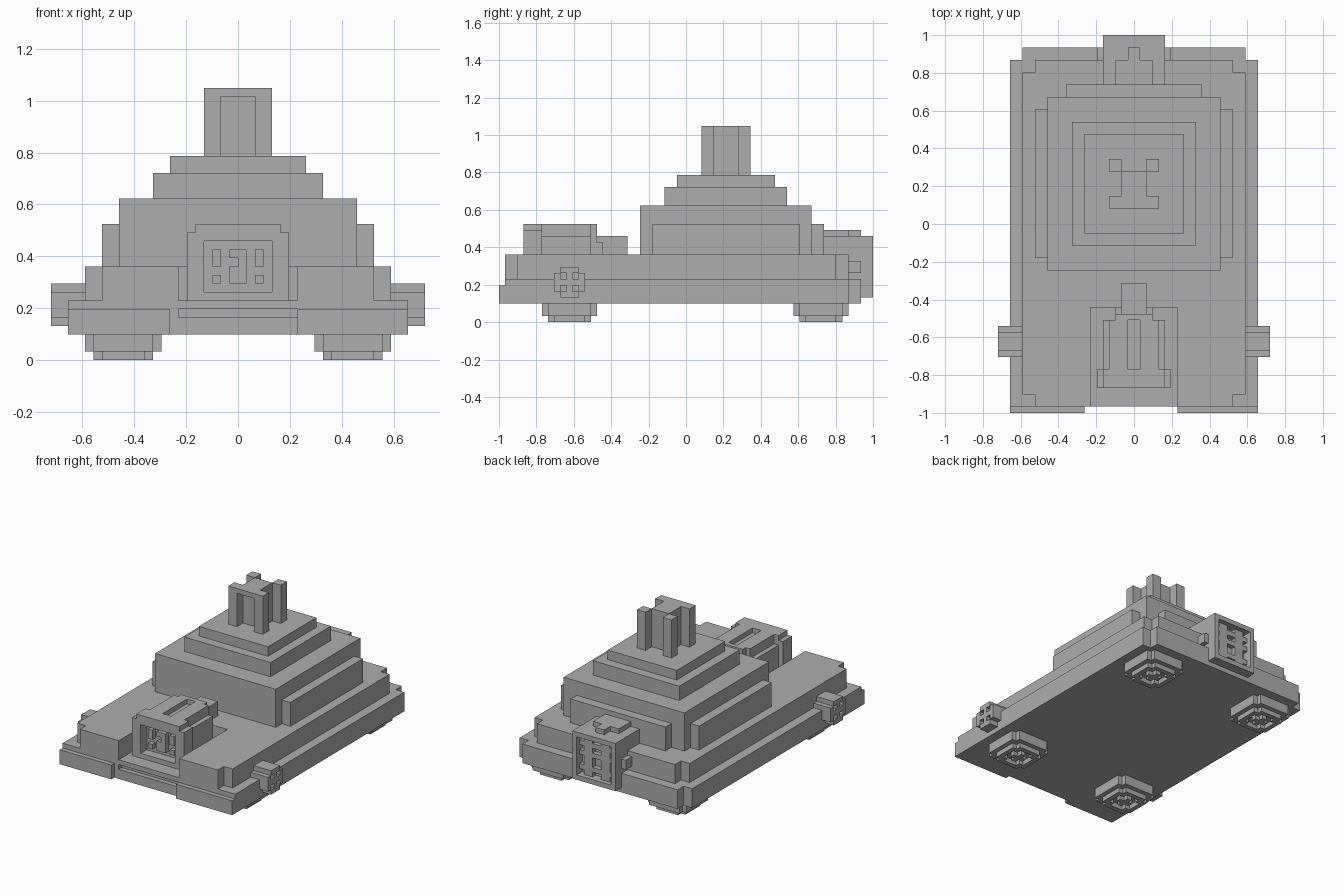
import bpy, bmesh
from mathutils import Matrix, Vector

if "Cube" in bpy.data.objects:
    bpy.data.objects.remove(bpy.data.objects["Cube"], do_unlink=True)

UNIT = 2 / 61      # one block
LENGTH = 61        # blocks from front to back

gray = bpy.data.materials.new("plain gray")
gray.use_nodes = True
color = (0.42, 0.42, 0.42, 1)
gray.diffuse_color = color
gray.node_tree.nodes["Principled BSDF"].inputs["Base Color"].default_value = color


def part(name, boxes, mirror=False):
    """Join blocks given as (x range, y range, z range) into one object."""
    bm = bmesh.new()
    for ranges in boxes:
        low = Vector([r[0] for r in ranges])
        high = Vector([r[1] for r in ranges])
        center = (low + high) / 2 - Vector((0, LENGTH / 2, 0))
        size = (high - low) * UNIT
        bmesh.ops.create_cube(bm, size=1, matrix=Matrix.Translation(center * UNIT)
                              @ Matrix.Diagonal(size.to_4d()))
    mesh = bpy.data.meshes.new(name)
    bm.to_mesh(mesh)
    bm.free()
    mesh.materials.append(gray)
    obj = bpy.data.objects.new(name, mesh)
    bpy.context.collection.objects.link(obj)
    if mirror:
        obj.modifiers.new("mirror", "MIRROR").use_mirror_merge = False
    return obj


def wide(half):
    return (-half, half)


def span(start, length=1):
    return (start, start + length)


def frame(outer_a, outer_b, inner_a, inner_b):
    """Four rectangles that surround an opening."""
    (a, d), (b, c) = outer_a, inner_a
    return [((a, b), outer_b), ((c, d), outer_b),
            (inner_a, (outer_b[0], inner_b[0])), (inner_a, (inner_b[1], outer_b[1]))]


def pattern(rows, a, b):
    """Cells marked # in rows listed from top to bottom."""
    return [(span(a + i), span(b - j)) for j, row in enumerate(rows)
            for i, mark in enumerate(row) if mark == "#"]


# Hull with stepped corners and a notch at the front
part("lower_hull", [(wide(20), (2, 57), (3, 7)), (wide(18), (57, 59), (3, 7)),
                    (wide(20), (1, 2), (3, 5)),
                    ((-20, -7), (1, 2), (5, 7)), ((7, 20), (1, 2), (5, 7))])
part("notch_sill", [(wide(7), (1, 2), (6, 7))])
part("front_lip", [((-20, -8), (0, 1), (3, 6)), ((7, 20), (0, 1), (3, 6))])
part("upper_hull", [(wide(18), (17, 55), (7, 11)), (wide(16), (55, 57), (7, 11))])
part("hull_shoulders", [((7, 18), (3, 17), (7, 11)), ((7, 16), (1, 3), (7, 11))], True)

# Stepped turret
part("turret_body", [(wide(14), (23, 51), (11, 19))])
part("turret_side_panels", [((14, 16), (25, 49), (11, 16))], True)
part("turret_back_panel", [(wide(11), (51, 53), (11, 16))])
part("turret_middle_step", [(wide(10), (27, 47), (19, 22))])
part("turret_top_step", [(wide(8), (29, 45), (22, 24))])

# Chimney: core, corner posts and a lintel over the front opening
part("chimney_core", [(wide(2), (35, 39), (24, 32)), (wide(2), (33, 35), (31, 32))])
part("chimney_posts", [((2, 4), span(y, 2), (24, 32)) for y in (33, 39)], True)

# Front head with a recessed face
part("head_frame", [(a, (4, 6), b) for a, b in
                    frame(wide(6), (7, 15), wide(4), (8, 14))]
     + [(wide(6), (6, 7), (7, 15)), (wide(5), (4, 7), (15, 16))])
face = [".#.##.#.", ".#..#.#.", "...##...", ".#.##.#."]
part("face_blocks", [(a, (5, 6), b) for a, b in pattern(face, -4, 12)])
part("head_body", [(wide(5), (7, 15), (7, 14)), (wide(4), (7, 15), (14, 15)),
                   (wide(3), (15, 17), (7, 13))])
part("head_rails", [((1, 4), (7, 15), (15, 16))], True)
part("head_crossbar", [(wide(3), (15, 16), (13, 16))])
part("head_tail", [(wide(2), (16, 21), (11, 14))])

# Rear vent with a grille
part("vent_box", [(wide(5), (53, 59), (4, 14))]
     + [(a, (59, 61), b) for a, b in frame(wide(5), (4, 14), wide(4), (5, 13))])
part("vent_ridge", [(wide(1), (53, 59), (14, 15)), (wide(3), (53, 57), (14, 15))])
part("vent_knobs", [((5, 6), (57, 59), (8, 10))], True)
part("vent_grille", [(span(x, 2), (59, 60), (5, 13)) for x in (-3, 1)]
     + [(wide(4), (59, 60), span(z)) for z in (6, 9, 11)])

# Side lamps: round block shape with a hollow centre
part("side_lamps", [((18, 21), (9, 14), (5, 8)), ((18, 21), (10, 13), (4, 9))]
     + [((21, 22), a, b) for a, b in frame((9, 14), (5, 8), (10, 13), (5, 8))]
     + [((21, 22), (10, 13), span(z)) for z in (4, 6, 8)]
     + [((21, 22), span(11), (5, 8))], True)

# Feet: octagonal pads with a patterned hollow underneath
dots = ["#...#", "..#..", ".###.", "..#..", "#...#"]
for name, y in (("front_feet", 7), ("rear_feet", 48)):
    blocks = [(span(9, 9), span(y + 1, 7), (1, 3)), (span(10, 7), span(y, 9), (1, 3))]
    blocks += [(a, b, (0, 1)) for a, b in
               frame(span(10, 7), span(y + 2, 5), span(11, 5), span(y + 2, 5))]
    blocks += [(span(11, 5), span(y + d), (0, 1)) for d in (1, 7)]
    blocks += [(a, b, (0, 1)) for a, b in pattern(dots, 11, y + 6)]
    part(name, blocks, True)
